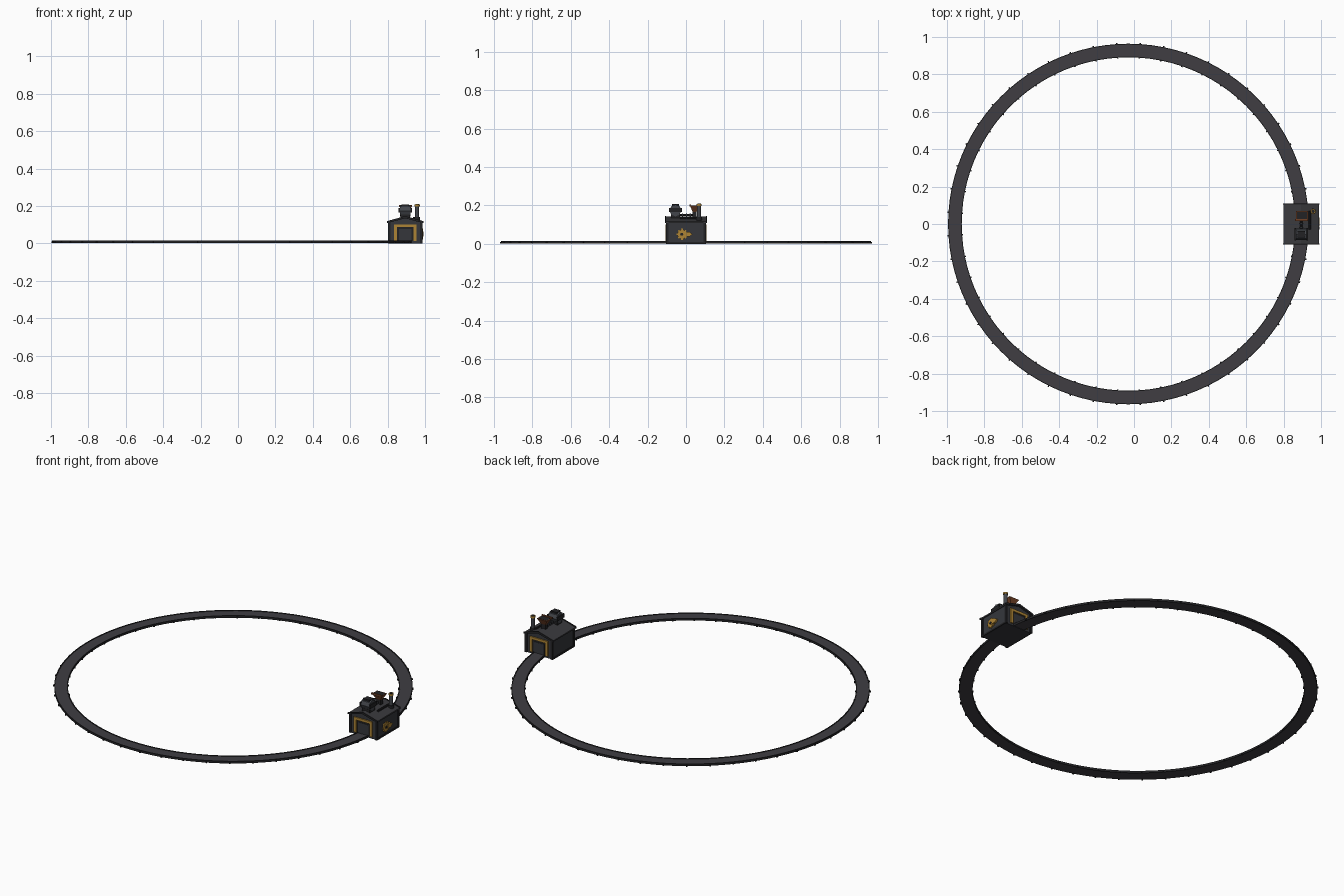
import bpy, bmesh, math
from mathutils import Matrix, Vector

cube = bpy.data.objects.get("Cube")
if cube:
    bpy.data.objects.remove(cube, do_unlink=True)


def material(name, r, g, b):
    m = bpy.data.materials.new(name)
    m.use_nodes = True
    m.diffuse_color = (r, g, b, 1)
    m.node_tree.nodes["Principled BSDF"].inputs["Base Color"].default_value = (r, g, b, 1)
    return m


DECK = material("track grey", 0.05, 0.048, 0.055)
DARK = material("dark iron", 0.016, 0.016, 0.018)
WALL = material("wall slate", 0.035, 0.037, 0.044)
ROOF = material("roof grey", 0.042, 0.042, 0.047)
GOLD = material("dull gold", 0.42, 0.23, 0.035)
RUST = material("rust", 0.17, 0.055, 0.02)
STEEL = material("blue steel", 0.055, 0.06, 0.07)


def finish(name, bm, mat):
    bmesh.ops.recalc_face_normals(bm, faces=bm.faces)
    mesh = bpy.data.meshes.new(name)
    bm.to_mesh(mesh)
    bm.free()
    mesh.materials.append(mat)
    obj = bpy.data.objects.new(name, mesh)
    bpy.context.collection.objects.link(obj)
    return obj


def add_box(bm, lo, hi, turn=Matrix()):
    lo, hi = Vector(lo), Vector(hi)
    place = Matrix.Translation((lo + hi) / 2) @ Matrix.Diagonal((*(hi - lo), 1))
    bmesh.ops.create_cube(bm, size=1, matrix=turn @ place)


def boxes(name, mat, *pairs):
    bm = bmesh.new()
    for lo, hi in pairs:
        add_box(bm, lo, hi)
    return finish(name, bm, mat)


def cone(name, mat, centre, r1, r2, depth, sides=12, axis="Z"):
    bm = bmesh.new()
    turn = {"Z": Matrix(), "X": Matrix.Rotation(math.pi / 2, 4, "Y"),
            "Y": Matrix.Rotation(math.pi / 2, 4, "X")}[axis]
    bmesh.ops.create_cone(bm, cap_ends=True, segments=sides, radius1=r1, radius2=r2,
                          depth=depth, matrix=Matrix.Translation(centre) @ turn)
    return finish(name, bm, mat)


def prism(name, mat, outline, axis, start, end):
    """Extrude a 2D outline along x or y."""
    bm = bmesh.new()
    verts = [bm.verts.new((start, a, b) if axis == "X" else (a, start, b)) for a, b in outline]
    face = bm.faces.new(verts)
    new = bmesh.ops.extrude_face_region(bm, geom=[face])["geom"]
    step = Vector((end - start, 0, 0) if axis == "X" else (0, end - start, 0))
    bmesh.ops.translate(bm, vec=step, verts=[v for v in new if isinstance(v, bmesh.types.BMVert)])
    return finish(name, bm, mat)


# Circular track
RX = -0.03


def ring(name, mat, inner, outer, low, high, segments=96):
    bm = bmesh.new()
    loops = []
    for i in range(segments):
        a = math.tau * i / segments
        loops.append([bm.verts.new((RX + r * math.cos(a), r * math.sin(a), z))
                      for r, z in ((inner, low), (outer, low), (outer, high), (inner, high))])
    for i in range(segments):
        p, q = loops[i], loops[(i + 1) % segments]
        for k in range(4):
            n = (k + 1) % 4
            bm.faces.new((p[k], p[n], q[n], q[k]))
    return finish(name, bm, mat)


ring("track_deck", DECK, 0.893, 0.962, 0.002, 0.012)
ring("track_outer_lip", DARK, 0.959, 0.964, 0.002, 0.015)
ring("track_inner_lip", DARK, 0.891, 0.896, 0.002, 0.015)

# Sleeper ends poking out on both edges of the track
bm = bmesh.new()
for i in range(48):
    turn = Matrix.Translation((RX, 0, 0)) @ Matrix.Rotation(math.tau * (i + 0.5) / 48, 4, "Z")
    add_box(bm, (0.886, -0.004, 0.001), (0.897, 0.004, 0.01), turn)
    add_box(bm, (0.958, -0.004, 0.001), (0.97, 0.004, 0.01), turn)
finish("sleeper_ends", bm, DARK)

# Station walls and roof
CX, HW, HL = 0.894, 0.088, 0.1
prism("station_walls", WALL, [(CX - HW, 0), (CX + HW, 0), (CX + HW, 0.112),
                              (CX, 0.138), (CX - HW, 0.112)], "Y", -HL, HL)


def roof(name, mat, y0, y1, lift, half):
    prism(name, mat, [(CX - half, 0.108), (CX - half, 0.116 + lift), (CX, 0.143 + lift),
                      (CX + half, 0.116 + lift), (CX + half, 0.108), (CX, 0.134)], "Y", y0, y1)


roof("roof_slabs", ROOF, -0.108, 0.108, 0, 0.096)
for side, label in ((-1, "front"), (1, "back")):
    roof(label + "_gable_trim", DARK, side * 0.103, side * 0.11, 0.003, 0.097)

pillars, rails = [], []
for sx in (-1, 1):
    for sy in (-1, 1):
        x, y = CX + sx * 0.085, sy * 0.098
        pillars.append(((x - 0.007, y - 0.007, 0), (x + 0.007, y + 0.007, 0.112)))
    x = CX + sx * HW
    rails.append(((x - 0.004, -HL, 0), (x + 0.004, HL, 0.01)))
boxes("corner_pillars", DARK, *pillars)
boxes("wall_skirting", DARK, *rails)

# Doorways with gold frames at both ends
for s, label in ((-1, "front"), (1, "back")):
    def slab(x0, x1, z0, z1, depth):
        ends = sorted((s * (HL - 0.004), s * (HL + depth)))
        return (CX + x0, ends[0], z0), (CX + x1, ends[1], z1)

    boxes(label + "_door_frame", GOLD, slab(-0.06, -0.043, 0.012, 0.102, 0.007),
          slab(0.043, 0.06, 0.012, 0.102, 0.007), slab(-0.06, 0.06, 0.087, 0.102, 0.007))
    boxes(label + "_door_panel", DARK, slab(-0.044, 0.044, 0.012, 0.088, 0.001))
    boxes(label + "_door_leaf", WALL, slab(-0.034, 0.034, 0.012, 0.076, 0.003))

# Gold gear and pointer badge on the outer wall
FX = CX + HW
cone("badge_disc", GOLD, (FX + 0.003, -0.02, 0.05), 0.025, 0.025, 0.01, 16, "X")
bm = bmesh.new()
for i in range(8):
    turn = Matrix.Translation((FX, -0.02, 0.05)) @ Matrix.Rotation(math.tau * i / 8, 4, "X")
    add_box(bm, (-0.002, -0.005, 0.02), (0.007, 0.005, 0.029), turn)
finish("badge_teeth", bm, GOLD)
prism("badge_pointer", GOLD, [(-0.01, 0.036), (0.018, 0.038), (0.034, 0.05),
                              (0.018, 0.062), (-0.01, 0.064)], "X", FX - 0.002, FX + 0.011)
cone("badge_hub", DARK, (FX + 0.006, -0.022, 0.05), 0.008, 0.008, 0.008, 10, "X")

# Squat tank on the front of the roof
TX, TY = CX, -0.055
boxes("tank_base", DARK, ((TX - 0.026, TY - 0.024, 0.13), (TX + 0.026, TY + 0.024, 0.155)))
cone("tank_body", STEEL, (TX, TY, 0.174), 0.031, 0.031, 0.058, 8, "X").rotation_euler = (0, 0, 0)
boxes("tank_bands", DARK, *[((TX + x - 0.004, TY - 0.033, 0.165), (TX + x + 0.004, TY + 0.033, 0.188))
                            for x in (-0.031, 0.031)])
boxes("tank_lid", DARK, ((TX - 0.02, TY - 0.018, 0.198), (TX + 0.02, TY + 0.018, 0.208)))

# Pipe running along the ridge with collars
cone("ridge_pipe", DARK, (CX, 0.0, 0.15), 0.006, 0.006, 0.11, 8, "Y")
for y in (-0.018, 0.002, 0.022):
    cone("pipe_collar", STEEL, (CX, y, 0.15), 0.009, 0.009, 0.006, 8, "Y")

# Rust hopper: flared body with a dark mouth and a raised front rim
bm = bmesh.new()
bmesh.ops.create_cone(bm, cap_ends=True, segments=4, radius1=0.02, radius2=0.046, depth=0.032,
                      matrix=Matrix.Translation((CX + 0.004, 0.045, 0.183)) @
                      Matrix.Diagonal((1, 0.75, 1, 1)) @ Matrix.Rotation(math.pi / 4, 4, "Z"))
finish("hopper_body", bm, RUST)
boxes("hopper_mouth", DARK, ((CX - 0.023, 0.027, 0.197), (CX + 0.031, 0.064, 0.2)))
boxes("hopper_rim", RUST, ((CX - 0.032, 0.017, 0.195), (CX + 0.037, 0.026, 0.205)))
boxes("hopper_neck", DARK, ((CX - 0.01, 0.034, 0.135), (CX + 0.018, 0.056, 0.17)))

# Chimney with gold cap and a feed pipe to the hopper
HX, HY = 0.958, 0.068
cone("chimney", STEEL, (HX, HY, 0.155), 0.011, 0.011, 0.09)
cone("chimney_foot", DARK, (HX, HY, 0.13), 0.015, 0.015, 0.02)
cone("chimney_cap", GOLD, (HX, HY, 0.203), 0.014, 0.014, 0.01)
cone("chimney_mouth", DARK, (HX, HY, 0.2085), 0.009, 0.009, 0.002)
cone("side_pipe", DARK, (0.94, 0.02, 0.135), 0.006, 0.006, 0.1, 8, "Y")
